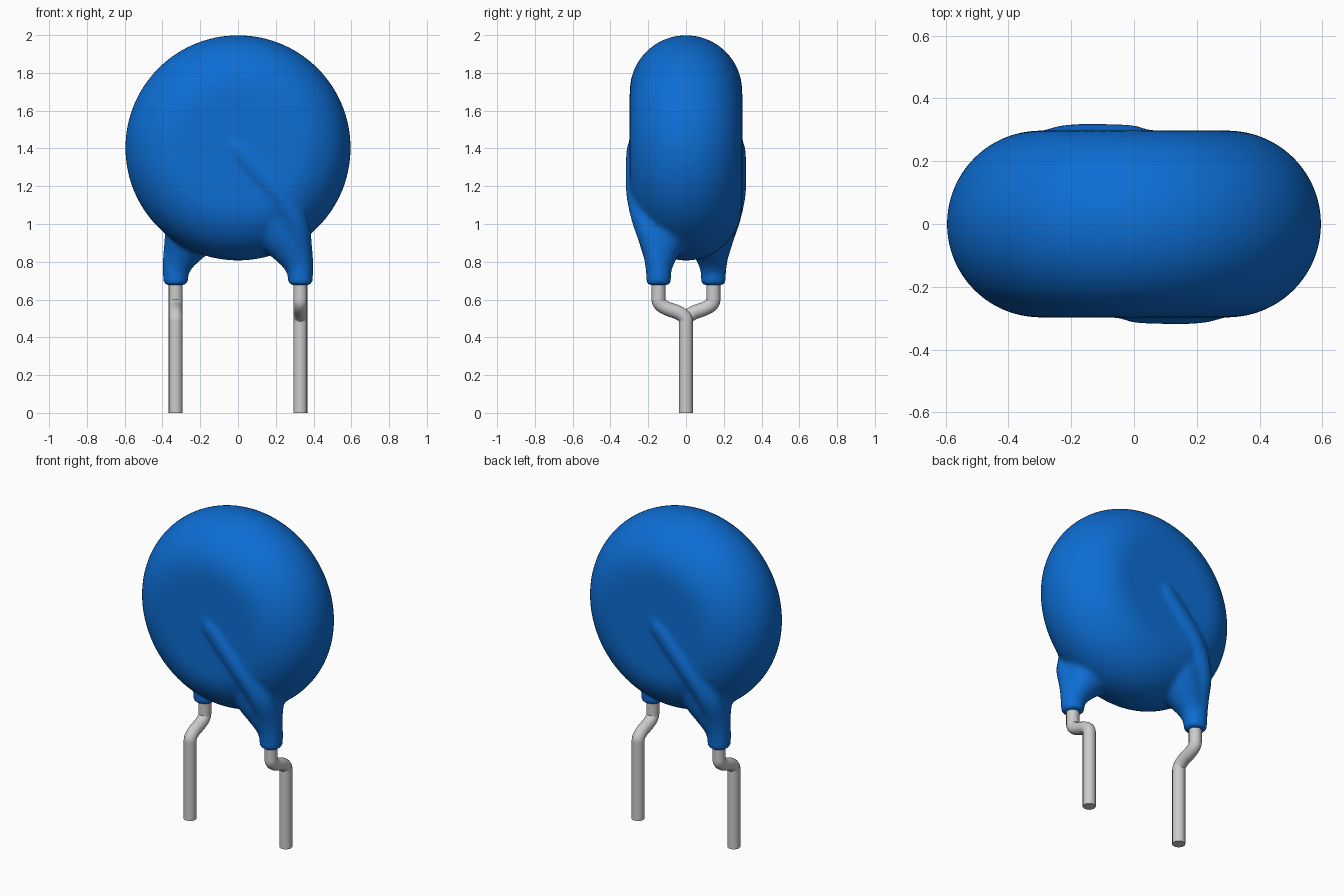
import bpy, bmesh, math
from mathutils import Matrix, Vector

cube = bpy.data.objects.get("Cube")
if cube:
    bpy.data.objects.remove(cube, do_unlink=True)


def make_material(name, color, rough):
    m = bpy.data.materials.new(name)
    m.use_nodes = True
    m.diffuse_color = color
    bsdf = next(n for n in m.node_tree.nodes if n.type == 'BSDF_PRINCIPLED')
    bsdf.inputs["Base Color"].default_value = color
    bsdf.inputs["Roughness"].default_value = rough
    return m


BLUE = make_material("blue coating", (0.004, 0.155, 0.66, 1), 0.5)
GREY = make_material("tinned wire", (0.6, 0.6, 0.6, 1), 0.4)


def select_only(objs):
    bpy.ops.object.select_all(action='DESELECT')
    for o in objs:
        o.select_set(True)
    bpy.context.view_layer.objects.active = objs[0]


def tube(name, points, depth, side):
    """Capped tube through (x, y, z, radius factor); side -1 turns it half round z."""
    cu = bpy.data.curves.new(name, 'CURVE')
    cu.dimensions = '3D'
    cu.bevel_depth = depth
    cu.bevel_resolution = 6
    cu.use_fill_caps = True
    sp = cu.splines.new('NURBS')
    sp.points.add(len(points) - 1)
    for p, (x, y, z, r) in zip(sp.points, points):
        p.co = (x * side, y * side, z, 1)
        p.radius = r
    sp.order_u = 3
    sp.use_endpoint_u = True
    sp.resolution_u = 12
    ob = bpy.data.objects.new(name, cu)
    bpy.context.collection.objects.link(ob)
    select_only([ob])
    bpy.ops.object.convert(target='MESH')
    return bpy.context.view_layer.objects.active


# Disc body: round-edged profile spun about the y axis
R, T, CZ = 0.597, 0.298, 1.403
bm = bmesh.new()
profile = [(0, -T)]
for i in range(25):
    a = -math.pi / 2 + math.pi * i / 24
    profile.append((R - T + T * math.cos(a), T * math.sin(a)))
profile.append((0, T))
verts = [bm.verts.new((x, y, 0)) for x, y in profile]
edges = [bm.edges.new(p) for p in zip(verts, verts[1:])]
bmesh.ops.spin(bm, geom=verts + edges, cent=(0, 0, 0), axis=(0, 1, 0),
               angle=math.tau, steps=96)
bmesh.ops.remove_doubles(bm, verts=bm.verts, dist=0.0005)
bmesh.ops.recalc_face_normals(bm, faces=bm.faces)
bmesh.ops.translate(bm, verts=bm.verts, vec=(0, 0, CZ))
me = bpy.data.meshes.new("coated_disc")
bm.to_mesh(me)
bm.free()
body = bpy.data.objects.new("coated_disc", me)
bpy.context.collection.objects.link(body)

# Coated wire ridge, foot, and flared root of each foot
RIDGE = [(-0.09, -0.19, 1.48, 0.06), (-0.03, -0.247, 1.43, 0.07),
         (0.09, -0.25, 1.30, 0.072), (0.22, -0.25, 1.16, 0.072),
         (0.31, -0.215, 1.01, 0.072), (0.325, -0.165, 0.88, 0.07),
         (0.33, -0.145, 0.78, 0.07), (0.33, -0.145, 0.715, 0.068),
         (0.33, -0.145, 0.675, 0.066)]
ROOT = [(0.33, -0.145, 0.72, 0.055), (0.315, -0.14, 0.79, 0.075),
        (0.285, -0.135, 0.86, 0.105), (0.235, -0.12, 0.96, 0.155),
        (0.18, -0.09, 1.1, 0.2)]
parts = [body]
for side in (1, -1):
    parts.append(tube("ridge", RIDGE, 1.0, side))
    parts.append(tube("root", ROOT, 1.0, side))

# Fuse into one dipped skin and soften the joins
select_only(parts)
bpy.ops.object.join()
rm = body.modifiers.new("fuse", 'REMESH')
rm.mode = 'VOXEL'
rm.voxel_size = 0.012
rm.use_smooth_shade = True
sm = body.modifiers.new("soften", 'SMOOTH')
sm.factor = 0.5
sm.iterations = 18
select_only([body])
bpy.ops.object.convert(target='MESH')
body = bpy.context.view_layer.objects.active
body.data.materials.clear()
body.data.materials.append(BLUE)
bpy.ops.object.shade_smooth()

# Wire legs, cranked inward to the centre plane
WIRE = [(0.33, -0.145, 0.80), (0.33, -0.145, 0.63), (0.33, -0.145, 0.565),
        (0.33, 0, 0.52), (0.33, 0, 0.45), (0.33, 0, 0.0)]
for side, name in ((1, "left_wire_leg"), (-1, "right_wire_leg")):
    wire = tube(name, [(*p, 1) for p in WIRE], 0.037, side)
    wire.data.materials.clear()
    wire.data.materials.append(GREY)
    select_only([wire])
    bpy.ops.object.shade_smooth_by_angle(angle=math.radians(40))
